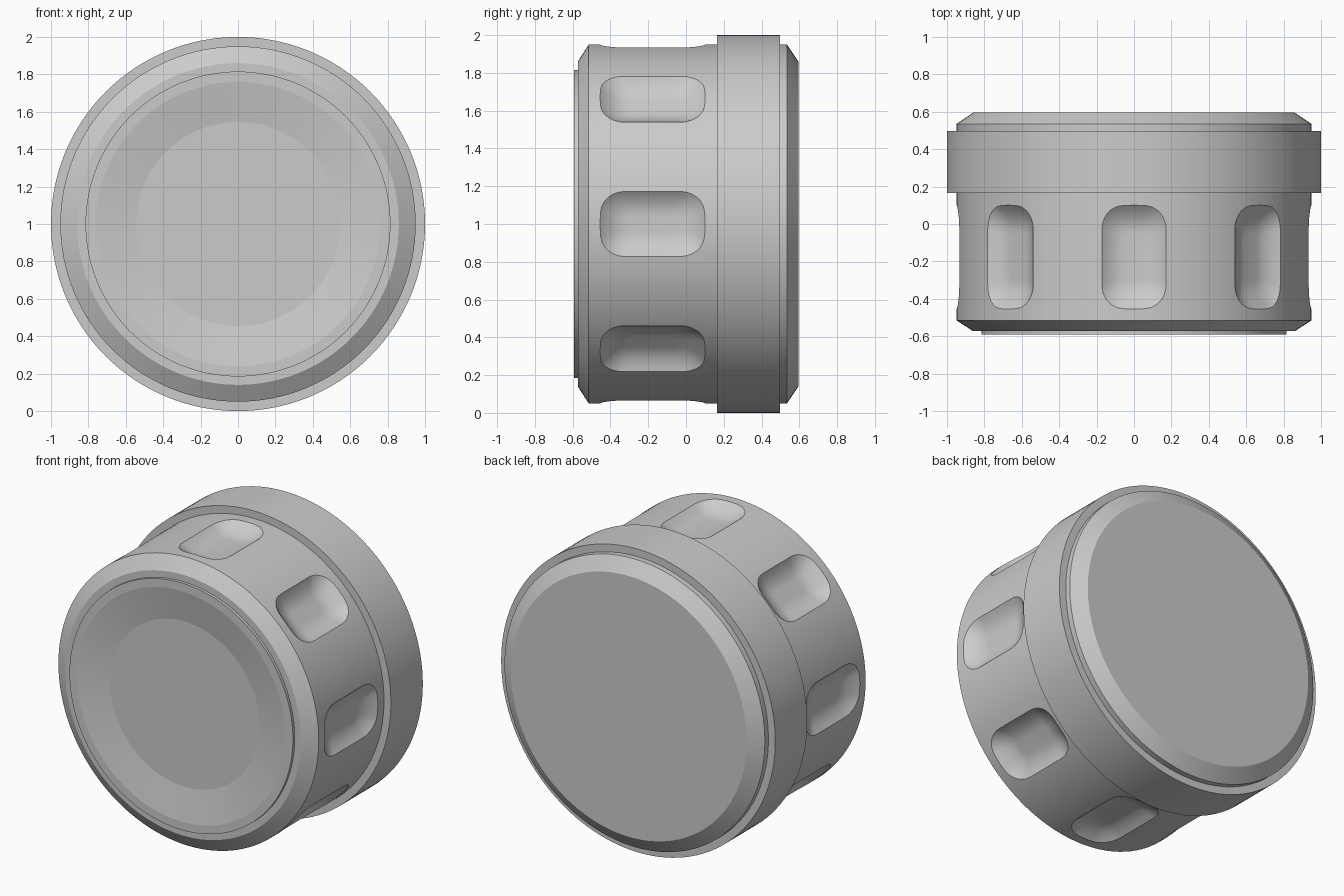
import bpy, bmesh, math
from mathutils import Matrix, Vector

if "Cube" in bpy.data.objects:
    bpy.data.objects.remove(bpy.data.objects["Cube"])

SEG = 128


def finish(name, bm):
    bmesh.ops.recalc_face_normals(bm, faces=bm.faces)
    me = bpy.data.meshes.new(name)
    bm.to_mesh(me)
    bm.free()
    ob = bpy.data.objects.new(name, me)
    bpy.context.collection.objects.link(ob)
    return ob


def smooth(ob, deg):
    bpy.ops.object.select_all(action='DESELECT')
    ob.select_set(True)
    bpy.context.view_layer.objects.active = ob
    bpy.ops.object.shade_smooth_by_angle(angle=math.radians(deg))


def loft(bm, loops):
    """Skin closed loops of points and cap both ends."""
    rings = [[bm.verts.new(p) for p in loop] for loop in loops]
    for a, b in zip(rings, rings[1:]):
        for i in range(len(a)):
            j = (i + 1) % len(a)
            bm.faces.new((a[i], a[j], b[j], b[i]))
    bm.faces.new(rings[0])
    bm.faces.new(rings[-1])


def lathe(name, profile):
    """Solid turned about the y axis at z = 1; profile is (radius, y)."""
    angles = [2 * math.pi * i / SEG for i in range(SEG)]
    bm = bmesh.new()
    loft(bm, [[(r * math.cos(a), y, 1 + r * math.sin(a)) for a in angles] for r, y in profile])
    return finish(name, bm)


def rounded_rect(hx, hy, r, n=6):
    pts = []
    for k, (sx, sy) in enumerate(((1, 1), (-1, 1), (-1, -1), (1, -1))):
        for i in range(n + 1):
            a = math.pi / 2 * (k + i / n)
            pts.append((sx * (hx - r) + r * math.cos(a), sy * (hy - r) + r * math.sin(a)))
    return pts


# grip body with chamfered front edge and a recess behind the front plate
body = lathe("grip_body", [(0.80, -0.52), (0.80, -0.573), (0.86, -0.573), (0.95, -0.515), (0.95, 0.2)])

# eight bowl-shaped pockets around the grip
bm = bmesh.new()
width, depth, top, steps = 0.15, 0.07, 0.952, 10
for k in range(8):
    rot = Matrix.Rotation(k * math.pi / 4, 4, 'Y')
    loops = []
    for s, height in [(0, 1.1)] + [(i / steps, top - depth * (1 - (1 - i / steps) ** 2))
                                   for i in range(steps + 1)]:
        pts = rounded_rect(0.193 - width * s, 0.28 - width * s, 0.125 - 0.1 * s)
        loops.append([rot @ Vector((x, y - 0.177, height)) + Vector((0, 0, 1)) for x, y in pts])
    loft(bm, loops)
cutter = finish("pocket_cutter", bm)
cutter.hide_render = True
mod = body.modifiers.new("pockets", 'BOOLEAN')
mod.operation = 'DIFFERENCE'
mod.solver = 'EXACT'
mod.object = cutter
bpy.context.view_layer.objects.active = body
bpy.ops.object.modifier_apply(modifier=mod.name)
bpy.data.objects.remove(cutter)
smooth(body, 25)

# wide collar
smooth(lathe("collar", [(1.0, 0.165), (1.0, 0.498)]), 25)

# chamfered back cap
smooth(lathe("back_cap", [(0.95, 0.45), (0.95, 0.535), (0.86, 0.595)]), 25)

# shallow dished front plate
smooth(lathe("front_plate", [(0.815, -0.53), (0.815, -0.592), (0.76, -0.592), (0.545, -0.555)]), 4)
